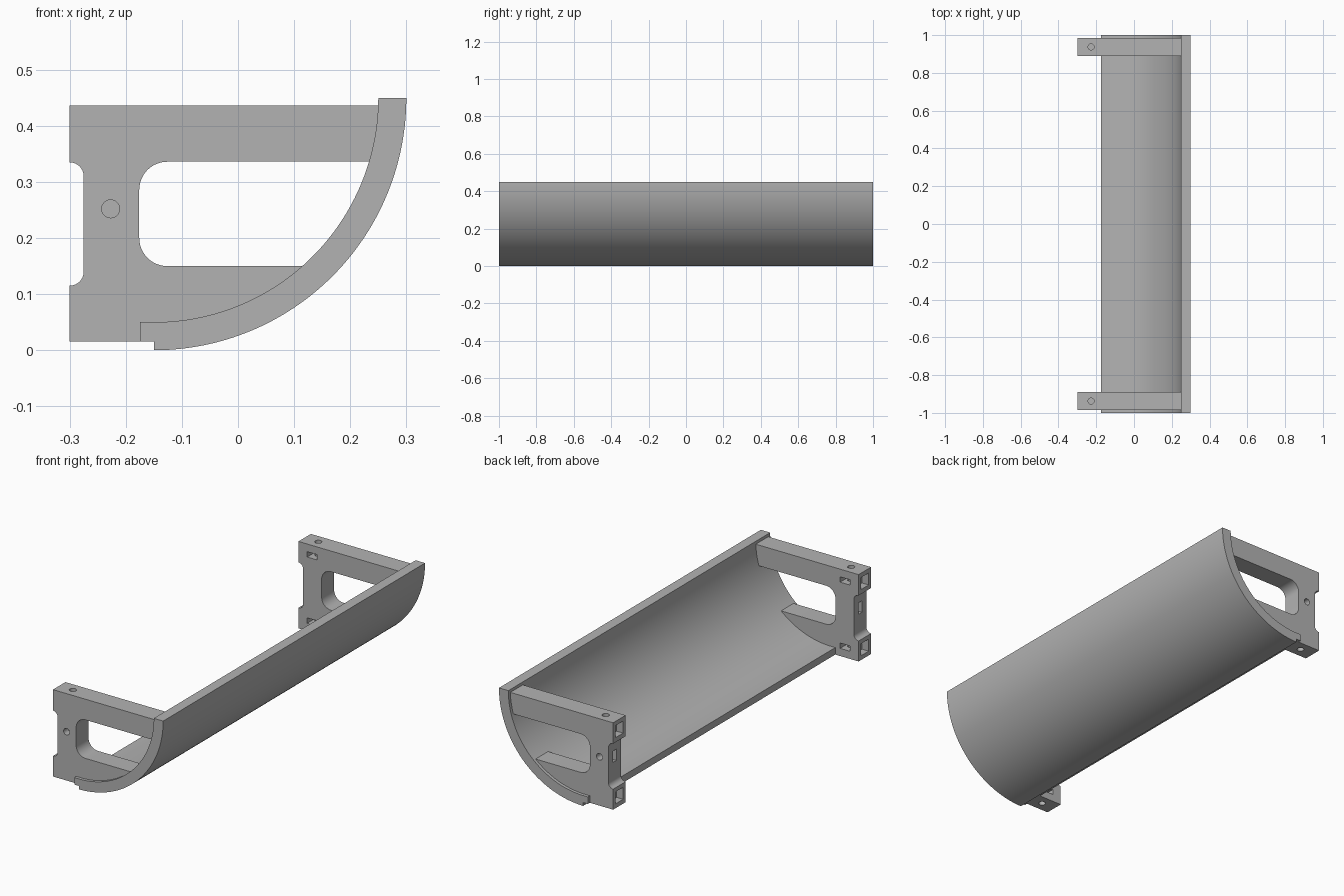
import bpy
import bmesh
from math import sin, cos, asin, pi, radians
from mathutils import Matrix

cube = bpy.data.objects.get("Cube")
if cube:
    bpy.data.objects.remove(cube, do_unlink=True)

grey = bpy.data.materials.new("plain grey")
grey.use_nodes = True
colour = (0.45, 0.45, 0.45, 1)
grey.diffuse_color = colour
grey.node_tree.nodes["Principled BSDF"].inputs["Base Color"].default_value = colour

CX, CZ = -0.15, 0.45      # axis of the curved tray
OUTER, INNER = 0.45, 0.40


def arc(cx, cz, r, start, end, steps):
    """Points on an arc in the xz plane, angles in radians."""
    return [(cx + r * cos(start + (end - start) * i / steps),
             cz + r * sin(start + (end - start) * i / steps)) for i in range(steps + 1)]


def make_object(name, bm):
    bmesh.ops.recalc_face_normals(bm, faces=bm.faces)
    mesh = bpy.data.meshes.new(name)
    bm.to_mesh(mesh)
    bm.free()
    mesh.materials.append(grey)
    obj = bpy.data.objects.new(name, mesh)
    bpy.context.collection.objects.link(obj)
    return obj


def extrude_profile(name, points, y0, y1):
    bm = bmesh.new()
    face = bm.faces.new([bm.verts.new((x, y0, z)) for x, z in points])
    out = bmesh.ops.extrude_face_region(bm, geom=[face], use_keep_orig=True)
    verts = [v for v in out["geom"] if isinstance(v, bmesh.types.BMVert)]
    bmesh.ops.translate(bm, verts=verts, vec=(0, y1 - y0, 0))
    return make_object(name, bm)


def box_cutter(centre, size):
    bm = bmesh.new()
    bmesh.ops.create_cube(bm, size=1, matrix=Matrix.Translation(centre) @ Matrix.Diagonal((*size, 1)))
    return make_object("pocket_cutter", bm)


def drill(centre, depth, turn):
    bm = bmesh.new()
    bmesh.ops.create_cone(bm, cap_ends=True, segments=32, radius1=0.016, radius2=0.016, depth=depth,
                          matrix=Matrix.Translation(centre) @ Matrix.Rotation(turn, 4, "X"))
    return make_object("hole_cutter", bm)


def activate(obj):
    bpy.ops.object.select_all(action="DESELECT")
    obj.select_set(True)
    bpy.context.view_layer.objects.active = obj


def smooth(obj):
    activate(obj)
    bpy.ops.object.shade_smooth_by_angle(angle=radians(25))


# Curved tray: quarter ring with a stepped lip along its lower edge
tray_profile = arc(CX, CZ, OUTER, -pi / 2, 0, 64)
tray_profile += arc(CX, CZ, INNER, 0, -pi / 2, 64)
tray_profile += [(-0.175, 0.05), (-0.175, 0.016), (CX, 0.016)]
smooth(extrude_profile("curved_tray", tray_profile, -1, 1))

# End bracket: C-shaped plate, slightly sunk into the tray
R = INNER + 0.003
LOW, HIGH, BASE, TOP = 0.15, 0.336, 0.016, 0.436


def tray_angle(z):
    return -asin((CZ - z) / R)


profile = [(-0.3, BASE), (-0.175, BASE), (-0.175, CZ - R)]
profile += arc(CX, CZ, R, -pi / 2, tray_angle(LOW), 32)
profile += arc(-0.126, LOW + 0.05, 0.05, -pi / 2, -pi, 12)
profile += arc(-0.126, HIGH - 0.05, 0.05, pi, pi / 2, 12)
profile += arc(CX, CZ, R, tray_angle(HIGH), tray_angle(TOP), 12)
profile += [(-0.3, TOP)]
profile += arc(-0.3, 0.31, 0.025, pi / 2, 0, 8)
profile += arc(-0.3, 0.14, 0.025, 0, -pi / 2, 8)
bracket = extrude_profile("end_brackets", profile, 0.89, 0.985)

# Screw holes, nut slots and square pockets
MID_Y, HOLE_X, MID_Z = 0.9375, -0.227, 0.252
cutters = [drill((HOLE_X, 0.96, MID_Z), 0.1, pi / 2),
           box_cutter((-0.24, MID_Y, MID_Z), (0.09, 0.026, 0.055))]
for edge, inward in ((TOP, -1), (BASE, 1)):
    z = edge + inward * 0.05
    cutters += [drill((HOLE_X, MID_Y, edge + inward * 0.03), 0.1, 0),
                box_cutter((HOLE_X, 0.925, z), (0.052, 0.1, 0.026)),
                box_cutter((-0.3, MID_Y, z), (0.07, 0.058, 0.058))]

activate(bracket)
for cutter in cutters:
    cutter.hide_render = True
    mod = bracket.modifiers.new("cut", "BOOLEAN")
    mod.operation = "DIFFERENCE"
    mod.solver = "EXACT"
    mod.object = cutter
    bpy.ops.object.modifier_apply(modifier=mod.name)
    bpy.data.objects.remove(cutter, do_unlink=True)

# Matching bracket at the other end
mirror = bracket.modifiers.new("mirror", "MIRROR")
mirror.use_axis = (False, True, False)
mirror.use_mirror_merge = False
bpy.ops.object.modifier_apply(modifier=mirror.name)
smooth(bracket)
